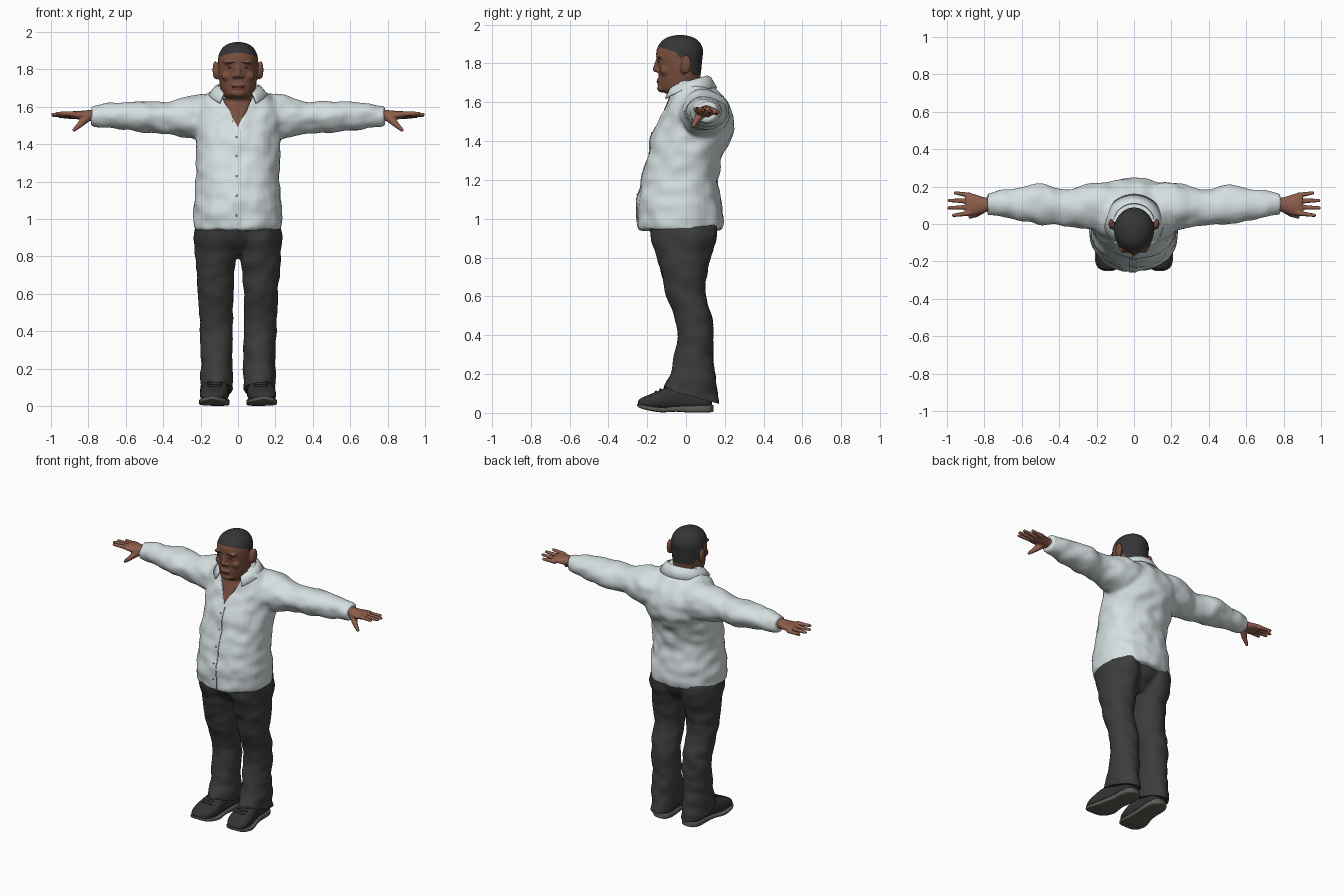
import bpy, bmesh, math
from mathutils import Vector, Matrix, noise
from mathutils.bvhtree import BVHTree

cube = bpy.data.objects.get("Cube")
if cube:
    bpy.data.objects.remove(cube, do_unlink=True)


def material(name, r, g, b):
    m = bpy.data.materials.new(name)
    m.use_nodes = True
    m.diffuse_color = (r, g, b, 1)
    node = next(n for n in m.node_tree.nodes if n.type == 'BSDF_PRINCIPLED')
    node.inputs["Base Color"].default_value = (r, g, b, 1)
    node.inputs["Roughness"].default_value = 0.8
    return m


WHITE = material("shirt_white", 0.67, 0.74, 0.75)
SEAM = material("seam_grey", 0.36, 0.4, 0.41)
CLOTH = material("trouser_charcoal", 0.045, 0.045, 0.045)
HAIR = material("hair_dark", 0.036, 0.036, 0.038)
FACE = material("face_brown", 0.19, 0.078, 0.048)
HAND = material("hand_brown", 0.27, 0.11, 0.07)
LIP = material("lip_brown", 0.13, 0.048, 0.036)
LEATHER = material("shoe_black", 0.034, 0.034, 0.034)
SOLE = material("sole_grey", 0.11, 0.11, 0.095)


def loft(bm, axis, rows, power=2.0, sides=32, steps=4):
    """Smooth skin through oval rows: (position, centre a, centre b, radius a, radius b)."""
    rows = [Vector(r) for r in rows]
    path = []
    for i in range(len(rows) - 1):
        p, q = rows[i], rows[i + 1]
        before, after = rows[max(i - 1, 0)], rows[min(i + 2, len(rows) - 1)]
        for s in range(steps):
            t = s / steps
            path.append(p + (q - before) * (0.5 * t) + (before * 2 - p * 5 + q * 4 - after) * (0.5 * t * t)
                        + (p * 3 - before - q * 3 + after) * (0.5 * t ** 3))
    path.append(rows[-1])
    rings = []
    for t, a, b, ra, rb in path:
        ring = []
        for k in range(sides):
            ang = 2 * math.pi * k / sides
            c, s = math.cos(ang), math.sin(ang)
            u = a + ra * math.copysign(abs(c) ** (2 / power), c)
            v = b + rb * math.copysign(abs(s) ** (2 / power), s)
            ring.append(bm.verts.new({'x': (t, u, v), 'y': (u, t, v), 'z': (u, v, t)}[axis]))
        rings.append(ring)
    for r0, r1 in zip(rings, rings[1:]):
        for k in range(sides):
            j = (k + 1) % sides
            bm.faces.new((r0[k], r0[j], r1[j], r1[k]))
    bm.faces.new(rings[0])
    bm.faces.new(rings[-1])


def blob(bm, loc, size):
    mat = Matrix.Translation(loc) @ Matrix.Diagonal((*size, 1))
    bmesh.ops.create_uvsphere(bm, u_segments=16, v_segments=10, radius=1, matrix=mat)


def stick(bm, p, q, r0, r1, count=12):
    for i in range(count + 1):
        t = i / count
        r = r0 + (r1 - r0) * t
        blob(bm, Vector(p).lerp(Vector(q), t), (r, r, r))


def mirror_copy(bm):
    new = bmesh.ops.duplicate(bm, geom=bm.verts[:] + bm.edges[:] + bm.faces[:])["geom"]
    for v in new:
        if isinstance(v, bmesh.types.BMVert):
            v.co.x *= -1


def make(name, bm, mats, angle=50):
    mesh = bpy.data.meshes.new(name)
    bm.to_mesh(mesh)
    obj = bpy.data.objects.new(name, mesh)
    bpy.context.collection.objects.link(obj)
    for m in mats:
        mesh.materials.append(m)
    bpy.ops.object.select_all(action='DESELECT')
    obj.select_set(True)
    bpy.context.view_layer.objects.active = obj
    bpy.ops.object.shade_smooth_by_angle(angle=math.radians(angle))
    return obj


def fuse(bm, voxel, smooth=4, wrinkle=0.0, cutter=None):
    """Merge overlapping solids into one soft skin and return it as a new bmesh."""
    bmesh.ops.recalc_face_normals(bm, faces=bm.faces[:])
    tmp = make("fuse_helper", bm, [])
    mod = tmp.modifiers.new("Merge", 'REMESH')
    mod.mode, mod.voxel_size = 'VOXEL', voxel
    mod = tmp.modifiers.new("Soften", 'SMOOTH')
    mod.factor, mod.iterations = 0.5, smooth
    if cutter:
        mod = tmp.modifiers.new("Cut", 'BOOLEAN')
        mod.operation, mod.object, mod.solver = 'DIFFERENCE', cutter, 'EXACT'
    mesh = bpy.data.meshes.new_from_object(tmp.evaluated_get(bpy.context.evaluated_depsgraph_get()))
    out = bmesh.new()
    out.from_mesh(mesh)
    bpy.data.objects.remove(tmp, do_unlink=True)
    out.normal_update()
    if wrinkle:
        moves = [v.normal * wrinkle * noise.noise(Vector((v.co.x * 13, v.co.y * 9, v.co.z * 15))) for v in out.verts]
        for v, d in zip(out.verts, moves):
            v.co += d
    return out


def front_y(tree, x, z):
    hit = tree.ray_cast(Vector((x, -1, z)), Vector((0, 1, 0)))[0]
    return hit.y if hit else -0.15


# Shirt: sleeves and torso, with an open V neck
bm = bmesh.new()
loft(bm, 'x', [(.10, .09, 1.545, .13, .12), (.2, .095, 1.545, .13, .125), (.3, .09, 1.543, .11, .102),
               (.4, .09, 1.542, .095, .085), (.5, .107, 1.547, .107, .084), (.6, .105, 1.55, .087, .077),
               (.7, .108, 1.553, .073, .065), (.785, .108, 1.55, .06, .052)])
mirror_copy(bm)
loft(bm, 'z', [(.94, 0, -.03, .235, .215), (1.05, 0, -.032, .237, .223), (1.2, 0, -.032, .224, .198),
               (1.32, 0, -.005, .226, .19), (1.42, 0, .03, .226, .205), (1.5, 0, .055, .235, .195),
               (1.58, 0, .06, .24, .165), (1.64, 0, .05, .205, .13), (1.69, 0, .03, .13, .1),
               (1.71, 0, .025, .09, .08)], power=2.2)
wedge = bmesh.new()
corners = [(0, 1.485), (.135, 1.76), (-.135, 1.76)]
near, far = [[wedge.verts.new((x, y, z)) for x, z in corners] for y in (-.4, -.03)]
wedge.faces.new(near)
wedge.faces.new(far[::-1])
for i in range(3):
    wedge.faces.new((near[i], far[i], far[(i + 1) % 3], near[(i + 1) % 3]))
bmesh.ops.recalc_face_normals(wedge, faces=wedge.faces[:])
cutter = make("neck_cutter", wedge, [])
cutter.hide_render = True
shirt = fuse(bm, 0.012, 4, 0.011, cutter)
bpy.data.objects.remove(cutter, do_unlink=True)
make("shirt", shirt, [WHITE])
shirt_tree = BVHTree.FromBMesh(shirt)

# Button placket, its seam and buttons
for name, x0, x1, lift, mat in (("placket", -.026, .01, .004, WHITE), ("placket_seam", .01, .014, .002, SEAM)):
    bm = bmesh.new()
    rows = []
    for i in range(41):
        z = .952 + i * .0131
        rows.append([bm.verts.new((x, front_y(shirt_tree, x, z) - d, z))
                     for x, d in ((x0, -.003), (x0, lift), (x1, lift), (x1, -.003))])
    for a, b in zip(rows, rows[1:]):
        for k in range(3):
            bm.faces.new((a[k], a[k + 1], b[k + 1], b[k]))
    make(name, bm, [mat], 30)
bm = bmesh.new()
for i in range(5):
    z = 1.02 + i * .105
    blob(bm, (-.008, front_y(shirt_tree, -.008, z) - .004, z), (.006, .003, .006))
make("shirt_buttons", bm, [SEAM])

# Collar: folded band running round the neck to two pointed flaps
bm = bmesh.new()
rows = []
for i in range(37):
    t = math.radians(-142 + 284 * i / 36)
    s, c = math.sin(t), math.cos(t)
    drop = max(0, -c) ** 2
    rows.append([bm.verts.new(p) for p in (
        (.1 * s, .01 + .09 * c, 1.64), (.108 * s, .01 + .1 * c, 1.71 + .028 * c),
        (.125 * s, .01 + .118 * c, 1.705 + .025 * c - .02 * drop),
        (.16 * s, .01 + .15 * c, 1.665 + .012 * c - .055 * drop))])
for a, b in zip(rows, rows[1:]):
    for k in range(3):
        bm.faces.new((a[k], a[k + 1], b[k + 1], b[k]))
bmesh.ops.recalc_face_normals(bm, faces=bm.faces[:])
collar = make("collar", bm, [WHITE])
collar.modifiers.new("Thickness", 'SOLIDIFY').thickness = 0.008

# Head, ears, neck and chest as one skin
bm = bmesh.new()
for x, y, z, size in ((.122, 0, 1.797, (.014, .028, .048)), (.112, -.01, 1.78, (.014, .02, .035)),
                      (.045, -.134, 1.836, (.036, .018, .011)), (.018, -.145, 1.764, (.014, .013, .012)),
                      (.056, -.105, 1.765, (.034, .03, .03))):
    blob(bm, (x, y, z), size)
mirror_copy(bm)
stick(bm, (0, -.14, 1.83), (0, -.156, 1.77), .011, .016)
for loc, size in (((0, -.138, 1.714), (.036, .014, .008)), ((0, -.136, 1.699), (.032, .014, .008)),
                  ((0, -.122, 1.672), (.042, .028, .022))):
    blob(bm, loc, size)
loft(bm, 'z', [(1.56, 0, .01, .08, .09), (1.635, 0, .002, .08, .092), (1.66, 0, -.026, .082, .108),
               (1.70, 0, -.034, .094, .106), (1.76, 0, -.032, .103, .11), (1.82, 0, -.034, .107, .118),
               (1.87, 0, -.032, .105, .12), (1.91, 0, -.03, .087, .1), (1.935, 0, -.03, .056, .066),
               (1.946, 0, -.03, .015, .02)])
loft(bm, 'z', [(1.42, 0, -.04, .1, .09), (1.49, 0, -.035, .12, .105), (1.55, 0, -.015, .13, .1),
               (1.62, 0, .01, .1, .1), (1.67, 0, .01, .075, .08)])
head = fuse(bm, 0.006, 3)
hairlines = [(Vector((0, -.15, 1.888)), Vector((0, .3, 1))), (Vector((0, -.035, 1.835)), Vector((0, 1, .75))),
             (Vector((0, 0, 1.74)), Vector((0, 0, 1)))]
for co, no in hairlines:
    bmesh.ops.bisect_plane(head, geom=head.verts[:] + head.edges[:] + head.faces[:], plane_co=co, plane_no=no)
for f in head.faces:
    c = f.calc_center_median()
    brow, side, nape = [(c - co).dot(no) > 0 for co, no in hairlines]
    f.material_index = int((brow or side) and nape and abs(c.x) < .1085)
make("head", head, [FACE, HAIR])
face_tree = BVHTree.FromBMesh(head)

# Eyes, eyebrows and mouth line
for name, x, z, size, mat in (("eyes", .04, 1.808, (.015, .003, .004), HAIR),
                              ("eyebrows", .044, 1.836, (.026, .003, .004), HAIR),
                              ("mouth", .012, 1.706, (.022, .004, .004), LIP)):
    bm = bmesh.new()
    blob(bm, (x, front_y(face_tree, x, z), z), size)
    mirror_copy(bm)
    bmesh.ops.recalc_face_normals(bm, faces=bm.faces[:])
    make(name, bm, [mat])

# Hands
for side, sign in (("left", 1), ("right", -1)):
    bm = bmesh.new()
    loft(bm, 'x', [(.74, .105, 1.552, .036, .032), (.79, .103, 1.553, .038, .03), (.83, .102, 1.553, .05, .026),
                   (.87, .104, 1.556, .06, .021), (.9, .106, 1.558, .055, .016)])
    for i, tip in enumerate((.965, .99, .988, .955)):
        y, z = .058 + i * .032, 1.562 - i * .005
        stick(bm, (.88, y, z), (tip, y + (i - 1.5) * .008, z + .002), .0145, .0095, 16)
    stick(bm, (.81, .08, 1.54), (.845, .052, 1.505), .024, .016)
    stick(bm, (.845, .052, 1.505), (.876, .038, 1.476), .016, .01)
    for v in bm.verts:
        v.co.x *= sign
    make(side + "_hand", fuse(bm, 0.005, 2), [HAND])

# Trousers, with hems sloping down to the heel
bm = bmesh.new()
loft(bm, 'z', [(.02, .115, .025, .086, .145), (.12, .115, .02, .086, .14), (.2, .115, .035, .086, .116),
               (.3, .115, .04, .085, .1), (.4, .114, .048, .087, .094), (.5, .118, .035, .09, .096),
               (.6, .122, 0, .094, .101), (.7, .122, -.008, .1, .114), (.8, .118, -.012, .112, .138),
               (.9, .118, -.013, .118, .168), (.97, .115, -.015, .115, .175)])
mirror_copy(bm)
loft(bm, 'z', [(.81, 0, -.01, .08, .08), (.86, 0, -.012, .15, .13), (.92, 0, -.013, .2, .165),
               (.97, 0, -.015, .21, .17)])
legs = fuse(bm, 0.011, 4, 0.009)
bmesh.ops.bisect_plane(legs, geom=legs.verts[:] + legs.edges[:] + legs.faces[:], clear_inner=True,
                       plane_co=(0, -.12, .125), plane_no=(0, .27, 1))
bmesh.ops.holes_fill(legs, edges=[e for e in legs.edges if e.is_boundary], sides=0)
make("trousers", legs, [CLOTH])

# Shoes: leather upper, sole and laces
for side, sign in (("left", 1), ("right", -1)):
    upper, sole, laces = bmesh.new(), bmesh.new(), bmesh.new()
    loft(upper, 'y', [(-.247, .138, .045, .02, .014), (-.235, .136, .05, .048, .024), (-.2, .132, .055, .069, .035),
                      (-.14, .126, .064, .076, .05), (-.08, .12, .075, .07, .062), (0, .112, .075, .06, .062),
                      (.08, .108, .072, .06, .058), (.12, .107, .065, .048, .045), (.135, .107, .06, .02, .03)], 2.5)
    loft(sole, 'y', [(-.252, .138, .041, .02, .006), (-.235, .136, .034, .055, .01), (-.2, .132, .026, .075, .012),
                     (-.13, .126, .016, .08, .013), (-.05, .118, .02, .066, .014), (.01, .111, .02, .062, .018),
                     (.08, .108, .02, .063, .019), (.125, .107, .022, .05, .019), (.142, .107, .024, .02, .017)], 5)
    for i in range(3):
        blob(laces, (.124, -.155 + i * .024, .107 + i * .011), (.04, .007, .008))
    for name, bm, mat in (("shoe", upper, LEATHER), ("sole", sole, SOLE), ("laces", laces, LEATHER)):
        for v in bm.verts:
            v.co.x *= sign
        bmesh.ops.recalc_face_normals(bm, faces=bm.faces[:])
        make(side + "_" + name, bm, [mat])
